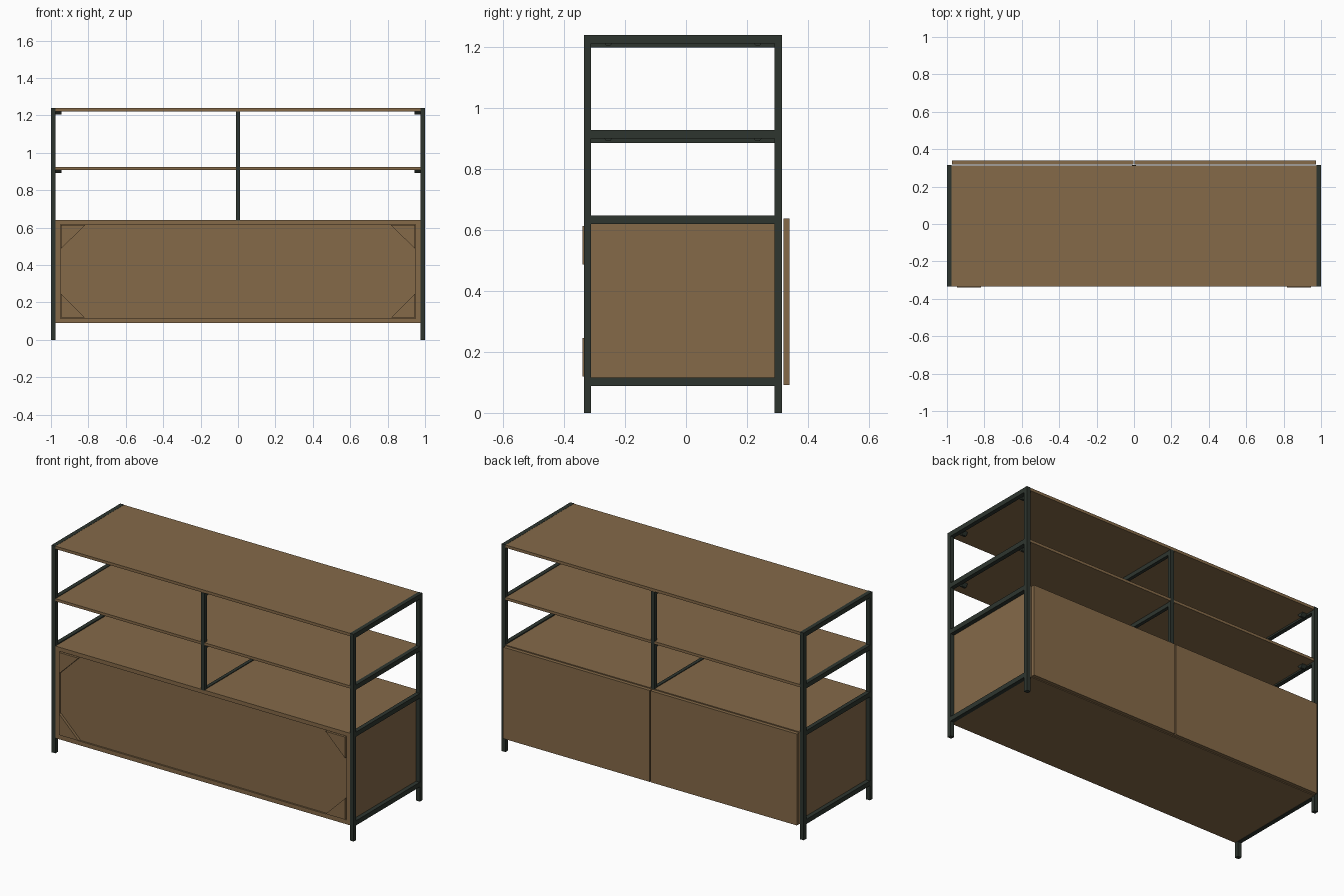
import bpy
import bmesh

cube = bpy.data.objects.get("Cube")
if cube:
    bpy.data.objects.remove(cube, do_unlink=True)


def material(name, rgb):
    m = bpy.data.materials.new(name)
    m.use_nodes = True
    color = (*rgb, 1)
    m.diffuse_color = color
    m.node_tree.nodes["Principled BSDF"].inputs["Base Color"].default_value = color
    return m


wood = material("brown wood", (0.235, 0.144, 0.066))
metal = material("dark green metal", (0.027, 0.036, 0.028))


def finish(name, bm, mat):
    bmesh.ops.recalc_face_normals(bm, faces=bm.faces)
    mesh = bpy.data.meshes.new(name)
    bm.to_mesh(mesh)
    bm.free()
    mesh.materials.append(mat)
    obj = bpy.data.objects.new(name, mesh)
    bpy.context.collection.objects.link(obj)
    return obj


def box(name, xs, ys, zs, mat):
    """Box between pairs of limits on each axis."""
    bm = bmesh.new()
    bmesh.ops.create_cube(bm, size=1)
    for v in bm.verts:
        for i, (lo, hi) in enumerate((xs, ys, zs)):
            v.co[i] = lo if v.co[i] < 0 else hi
    return finish(name, bm, mat)


def prism(name, points, depth, mat):
    """Extrude a planar outline by a depth vector."""
    bm = bmesh.new()
    face = bm.faces.new([bm.verts.new(p) for p in points])
    ext = bmesh.ops.extrude_face_region(bm, geom=[face])
    verts = [g for g in ext["geom"] if isinstance(g, bmesh.types.BMVert)]
    bmesh.ops.translate(bm, verts=verts, vec=depth)
    return finish(name, bm, mat)


FRONT, BACK, TUBE = -0.335, 0.315, 0.024
INNER = (FRONT + TUBE, BACK - TUBE)
POSTS = {"front": (FRONT, INNER[0]), "back": (INNER[1], BACK)}
RAILS = {"top": 1.212, "middle": 0.9, "lower": 0.619, "bottom": 0.088}
RAIL_H = 0.028
SIDES = {"left": 1, "right": -1}


def span(sign, a, b):
    return tuple(sorted((sign * a, sign * b)))


# End frames of square tube, with small shelf brackets
for side, s in SIDES.items():
    for end, ys in POSTS.items():
        box(f"{side}_{end}_post", span(s, 0.975, 1), ys, (0, 1.24), metal)
    for level, z in RAILS.items():
        box(f"{side}_{level}_rail", span(s, 0.975, 1), INNER, (z, z + RAIL_H), metal)
    for level, z in (("top", 1.222), ("middle", 0.909)):
        for end, y in (("front", -0.255), ("back", 0.235)):
            x = s * 0.945
            outline = [(x, y + dy, z + dz) for dy, dz in
                       ((-0.02, 0), (-0.006, -0.018), (0.006, -0.018), (0.02, 0))]
            prism(f"{side}_{end}_{level}_bracket", outline, (s * 0.03, 0, 0), metal)

# Centre frame between the lower top and the shelves
for end, ys in POSTS.items():
    box(f"center_{end}_post", (-0.012, 0.012), ys, (0.638, 1.222), metal)
for level, z0, z1 in (("top", 1.198, 1.222), ("middle", 0.885, 0.909), ("lower", 0.62, 0.645)):
    box(f"center_{level}_rail", (-0.01, 0.01), INNER, (z0, z1), metal)

# Open shelves
for level, z0, z1 in (("top", 1.222, 1.239), ("middle", 0.909, 0.925)):
    box(f"{level}_shelf", (-0.975, 0.975), (-0.333, 0.314), (z0, z1), wood)

# Cabinet boards
CAB = (-0.333, 0.314)
box("cabinet_top", (-0.975, 0.975), CAB, (0.617, 0.641), wood)
box("cabinet_bottom", (-0.975, 0.975), CAB, (0.09, 0.115), wood)
for side, s in SIDES.items():
    box(f"cabinet_{side}_side", span(s, 0.95, 0.975), CAB, (0.115, 0.617), wood)
box("recessed_front_panel", (-0.95, 0.95), (-0.323, -0.303), (0.115, 0.617), wood)

# Triangular corner plates on the front
for side, s in SIDES.items():
    for level, z, up in (("upper", 0.613, -1), ("lower", 0.119, 1)):
        outline = [(s * 0.946, -0.34, z), (s * 0.818, -0.34, z),
                   (s * 0.946, -0.34, z + up * 0.126)]
        prism(f"{level}_{side}_corner_plate", outline, (0, 0.017, 0), wood)

# Pair of doors on the back
for side, s in SIDES.items():
    box(f"{side}_back_door", span(s, 0.003, 0.972), (0.319, 0.34), (0.091, 0.638), wood)
